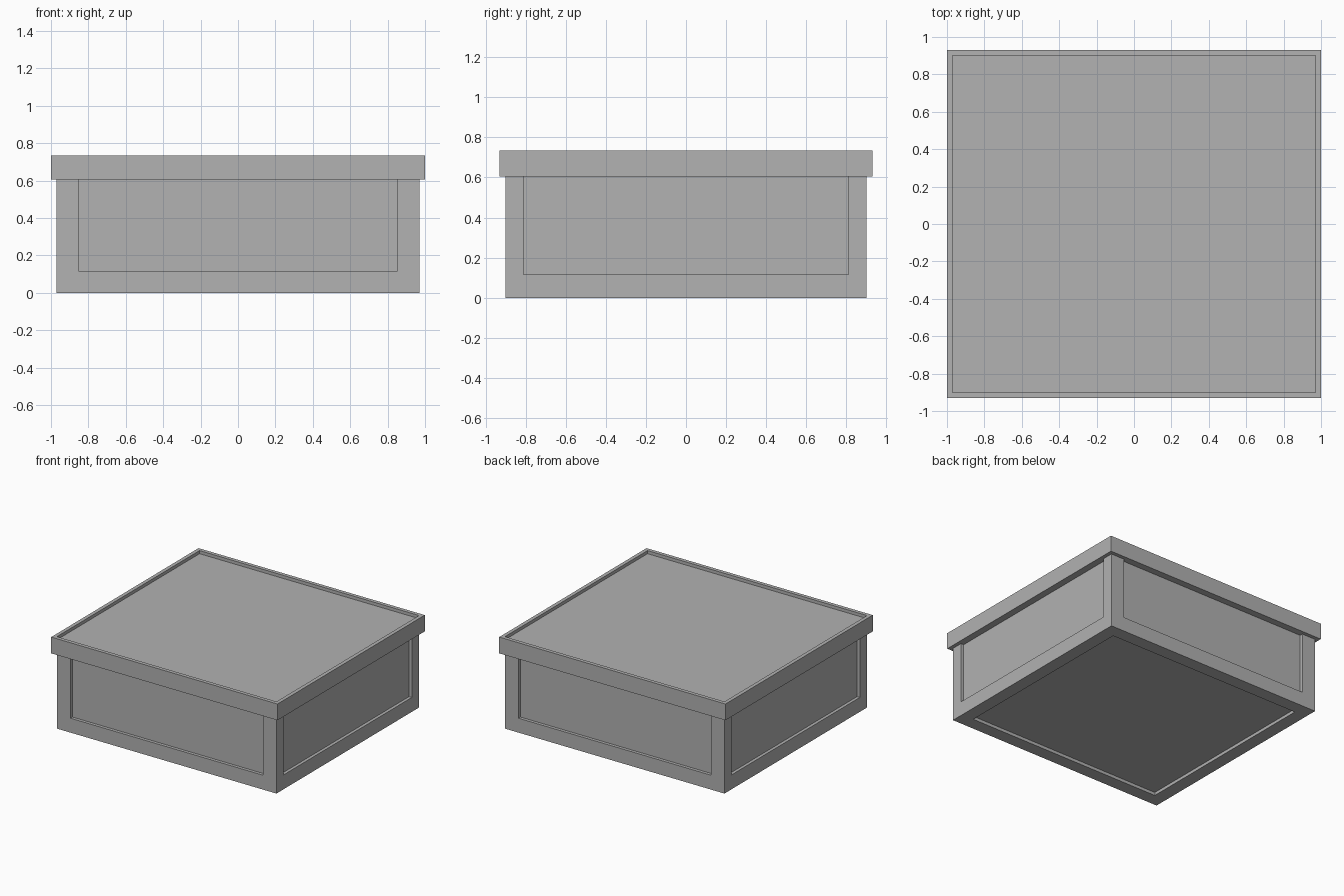
import bpy
import bmesh
from mathutils import Vector

cube = bpy.data.objects.get("Cube")
if cube:
    bpy.data.objects.remove(cube, do_unlink=True)

# Single grey finish
grey = bpy.data.materials.new("plain grey")
grey.use_nodes = True
colour = (0.445, 0.445, 0.445, 1)
grey.diffuse_color = colour
grey.node_tree.nodes["Principled BSDF"].inputs["Base Color"].default_value = colour

DEPTH = 0.025


def new_box(low, high):
    """Box mesh spanning two opposite corners."""
    low, high = Vector(low), Vector(high)
    bm = bmesh.new()
    bmesh.ops.create_cube(bm, size=1)
    for v in bm.verts:
        v.co = (low + high) / 2 + v.co * (high - low)
    bm.normal_update()
    return bm


def recess(bm, direction, low, high):
    """Sink a rectangular panel, bounded by low and high, into one face."""
    direction = Vector(direction)
    face = max(bm.faces, key=lambda f: f.normal.dot(direction)
               + 0.01 * f.calc_center_median().dot(direction))
    axis = max(range(3), key=lambda i: abs(direction[i]))
    bmesh.ops.inset_individual(bm, faces=[face], thickness=0.05)
    centre = face.calc_center_median()
    for v in face.verts:
        for i in range(3):
            if i != axis:
                v.co[i] = low[i] if v.co[i] < centre[i] else high[i]
    # Straight walls down to the panel
    bmesh.ops.inset_individual(bm, faces=[face], thickness=0.0)
    for v in face.verts:
        v.co -= direction * DEPTH
    bm.normal_update()


def finish(bm, name):
    mesh = bpy.data.meshes.new(name)
    bm.to_mesh(mesh)
    bm.free()
    mesh.materials.append(grey)
    obj = bpy.data.objects.new(name, mesh)
    bpy.context.collection.objects.link(obj)


# Box body with sunken side panels and base panel
body = new_box((-0.97, -0.9, 0), (0.97, 0.9, 0.7))
panel_low, panel_high = (-0.85, -0.81, 0.115), (0.85, 0.81, 0.69)
for side in (-1, 1):
    recess(body, (side, 0, 0), panel_low, panel_high)
    recess(body, (0, side, 0), panel_low, panel_high)
recess(body, (0, 0, -1), (-0.865, -0.795, 0), (0.865, 0.795, 0))
finish(body, "box_body")

# Overhanging lid with a thin raised rim
lid = new_box((-1, -0.93, 0.605), (1, 0.93, 0.735))
recess(lid, (0, 0, 1), (-0.97, -0.9, 0), (0.97, 0.9, 0))
finish(lid, "lid")
